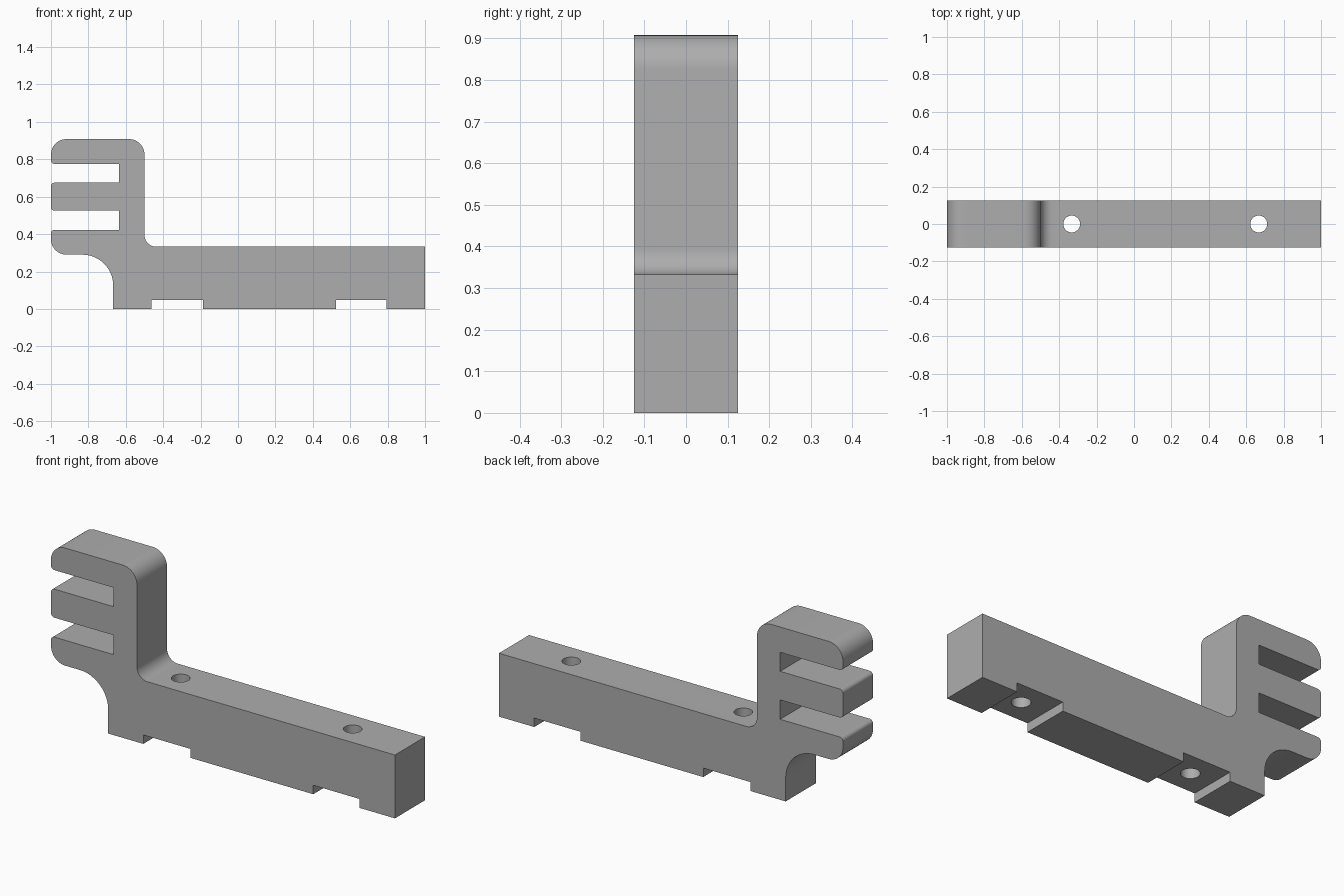
import bpy
import bmesh
import math
from mathutils import Vector

HALF_DEPTH = 0.125

cube = bpy.data.objects.get("Cube")
if cube:
    bpy.data.objects.remove(cube, do_unlink=True)

# Plain grey material
grey = bpy.data.materials.new("grey")
grey.use_nodes = True
colour = (0.42, 0.42, 0.42, 1)
grey.diffuse_color = colour
grey.node_tree.nodes["Principled BSDF"].inputs["Base Color"].default_value = colour


def rounded(corners, steps=12):
    """Replace each right-angle corner (x, z, radius) by an arc."""
    points = []
    for i, (x, z, r) in enumerate(corners):
        p = Vector((x, z))
        if r == 0:
            points.append(p)
            continue
        before = (Vector(corners[i - 1][:2]) - p).normalized()
        after = (Vector(corners[(i + 1) % len(corners)][:2]) - p).normalized()
        centre = p + (before + after) * r
        for k in range(steps + 1):
            a = math.pi / 2 * k / steps
            points.append(centre - after * r * math.cos(a) - before * r * math.sin(a))
    return points


def notch(x0, x1):
    """Shallow recess in the underside."""
    return [(x0, 0, 0), (x0, 0.047, 0), (x1, 0.047, 0), (x1, 0, 0)]


def slot(z0, z1):
    """Horizontal slot between two fingers, listed from the top down."""
    return [(-1, z1, 0.02), (-0.635, z1, 0), (-0.635, z0, 0), (-1, z0, 0.02)]


# Side outline: base bar, upright and three fingers
outline = [(-0.667, 0, 0)]
outline += notch(-0.463, -0.188) + notch(0.525, 0.795)
outline += [(1, 0, 0), (1, 0.333, 0), (-0.5, 0.333, 0.062),
            (-0.5, 0.908, 0.083), (-1, 0.908, 0.083)]
outline += slot(0.675, 0.775) + slot(0.423, 0.525)
outline += [(-1, 0.29, 0.083), (-0.667, 0.29, 0.165)]

bm = bmesh.new()
face = bm.faces.new([bm.verts.new((p.x, -HALF_DEPTH, p.y)) for p in rounded(outline)])
extruded = bmesh.ops.extrude_face_region(bm, geom=[face])
bmesh.ops.translate(bm, vec=(0, 2 * HALF_DEPTH, 0),
                    verts=[g for g in extruded["geom"] if isinstance(g, bmesh.types.BMVert)])
bmesh.ops.recalc_face_normals(bm, faces=bm.faces)
mesh = bpy.data.meshes.new("bracket")
bm.to_mesh(mesh)
bm.free()
mesh.materials.append(grey)
bracket = bpy.data.objects.new("bracket", mesh)
bpy.context.collection.objects.link(bracket)

# Vertical screw holes through the bar
for x in (-0.333, 0.667):
    bpy.ops.mesh.primitive_cylinder_add(vertices=48, radius=0.045, depth=1, location=(x, 0, 0.2))
    cutter = bpy.context.object
    cutter.name = "hole_cutter"
    cutter.hide_render = True
    cutter.data.materials.append(grey)
    cut = bracket.modifiers.new("screw_hole", "BOOLEAN")
    cut.operation = "DIFFERENCE"
    cut.solver = "EXACT"
    cut.object = cutter
    bpy.ops.object.select_all(action="DESELECT")
    bracket.select_set(True)
    bpy.context.view_layer.objects.active = bracket
    bpy.ops.object.modifier_apply(modifier=cut.name)
    bpy.data.objects.remove(cutter, do_unlink=True)

bpy.ops.object.shade_smooth_by_angle(angle=math.radians(30))
